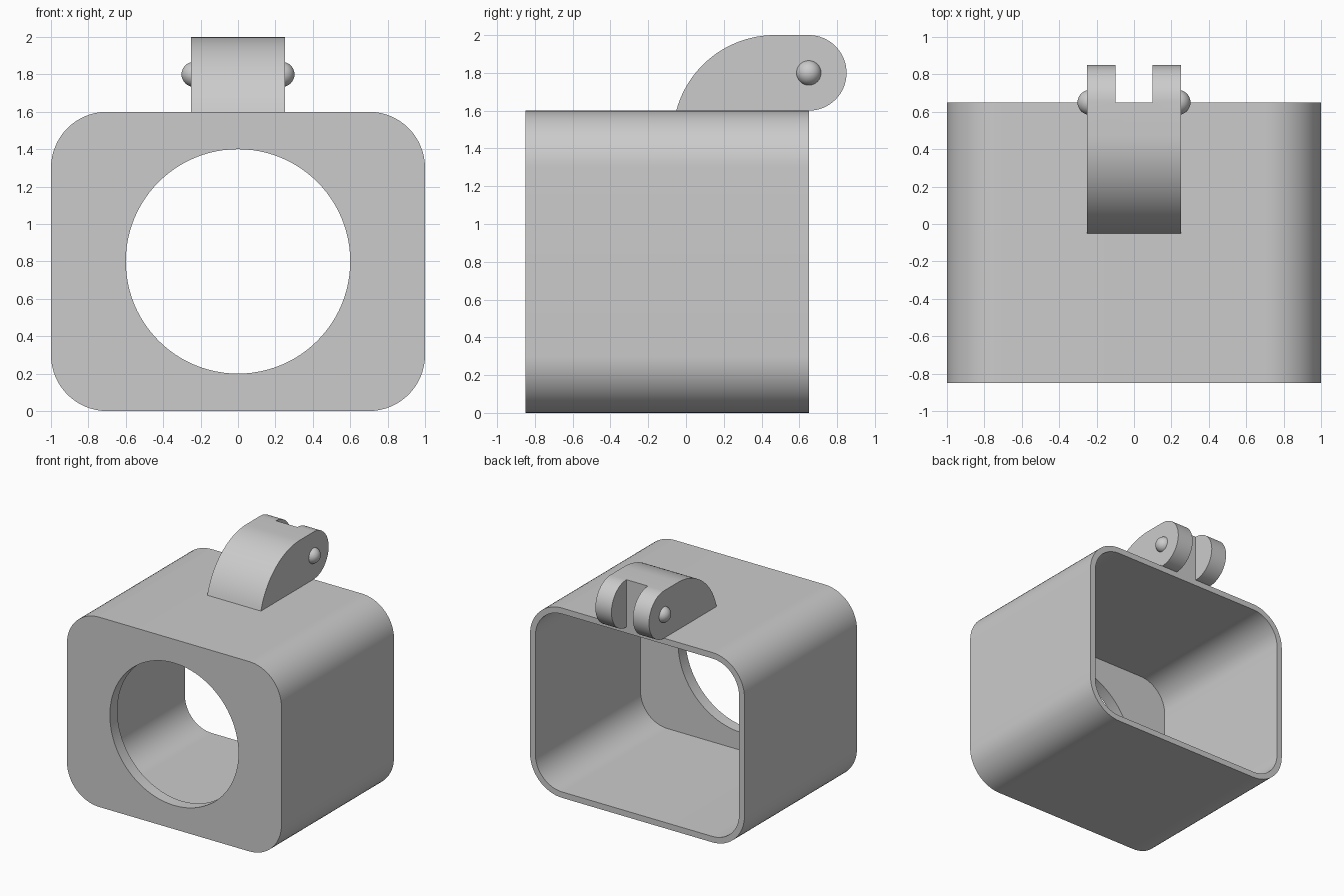
import bpy
import bmesh
from math import sin, cos, pi, atan2, radians
from mathutils import Matrix, Vector

cube = bpy.data.objects.get("Cube")
if cube:
    bpy.data.objects.remove(cube, do_unlink=True)

GREY = (0.6, 0.6, 0.6, 1.0)
grey = bpy.data.materials.new("plain grey")
grey.use_nodes = True
grey.diffuse_color = GREY
grey.node_tree.nodes["Principled BSDF"].inputs["Base Color"].default_value = GREY


def make_object(name, bm):
    bmesh.ops.recalc_face_normals(bm, faces=bm.faces)
    mesh = bpy.data.meshes.new(name)
    bm.to_mesh(mesh)
    bm.free()
    mesh.materials.append(grey)
    obj = bpy.data.objects.new(name, mesh)
    bpy.context.collection.objects.link(obj)
    return obj


def prism(name, points, direction):
    """Extrude a flat outline along a vector."""
    bm = bmesh.new()
    face = bm.faces.new([bm.verts.new(p) for p in points])
    result = bmesh.ops.extrude_face_region(bm, geom=[face], use_keep_orig=True)
    moved = [g for g in result["geom"] if isinstance(g, bmesh.types.BMVert)]
    bmesh.ops.translate(bm, verts=moved, vec=Vector(direction))
    return make_object(name, bm)


def arc(cx, cy, radius, start, end, steps):
    angles = [start + (end - start) * i / steps for i in range(steps + 1)]
    return [(cx + radius * cos(a), cy + radius * sin(a)) for a in angles]


def rounded_rect(half_w, half_h, radius, mid_z, y):
    outline = []
    for i, (sx, sz) in enumerate([(1, 1), (-1, 1), (-1, -1), (1, -1)]):
        outline += arc(sx * (half_w - radius), mid_z + sz * (half_h - radius),
                       radius, i * pi / 2, (i + 1) * pi / 2, 16)
    return [(x, y, z) for x, z in outline]


def select_only(obj):
    bpy.ops.object.select_all(action='DESELECT')
    obj.select_set(True)
    bpy.context.view_layer.objects.active = obj


def cut(obj, cutter):
    cutter.hide_render = True
    mod = obj.modifiers.new("cut", 'BOOLEAN')
    mod.operation = 'DIFFERENCE'
    mod.solver = 'EXACT'
    mod.object = cutter
    select_only(obj)
    bpy.ops.object.modifier_apply(modifier=mod.name)
    bpy.data.objects.remove(cutter, do_unlink=True)


def smooth(obj):
    select_only(obj)
    bpy.ops.object.shade_smooth_by_angle(angle=radians(30))


FRONT, BACK, MID_Z = -0.85, 0.65, 0.8
WALL, PLATE, CORNER = 0.05, 0.1, 0.3

# Hollow housing, open at the back, with a round opening in the front plate
housing = prism("housing", rounded_rect(1, 0.8, CORNER, MID_Z, FRONT),
                (0, BACK - FRONT, 0))
cut(housing, prism("cavity_cutter",
                   rounded_rect(1 - WALL, 0.8 - WALL, CORNER - WALL, MID_Z, FRONT + PLATE),
                   (0, 2, 0)))
cut(housing, prism("opening_cutter",
                   [(x, FRONT - 0.2, z) for x, z in arc(0, MID_Z, 0.6, 0, 2 * pi, 96)[:-1]],
                   (0, 0.5, 0)))
smooth(housing)

# Hinge arm: curved front, flat top, round end
HALF, PIVOT_Y, PIVOT_Z = 0.25, 0.65, 1.8
sweep_r, sweep_y = 0.54, 0.47
sweep_z = 2 - sweep_r
foot = pi + atan2(sweep_z - 1.6, (sweep_r ** 2 - (1.6 - sweep_z) ** 2) ** 0.5)
profile = arc(sweep_y, sweep_z, sweep_r, foot, pi / 2, 24)
profile += arc(PIVOT_Y, PIVOT_Z, 0.2, pi / 2, -pi / 2, 32)
arm = prism("hinge_arm", [(-HALF, y, z) for y, z in profile], (2 * HALF, 0, 0))

# Slot that splits the round end into two lugs
cut(arm, prism("slot_cutter",
               [(x, PIVOT_Y, z) for x, z in [(-0.1, 1.4), (0.1, 1.4), (0.1, 2.2), (-0.1, 2.2)]],
               (0, 0.5, 0)))
smooth(arm)

# Domed pin ends on both sides
for side, name in [(1, "left_pin"), (-1, "right_pin")]:
    bm = bmesh.new()
    place = Matrix.Translation((side * 0.235, PIVOT_Y, PIVOT_Z)) @ Matrix.Rotation(pi / 2, 4, 'Y')
    bmesh.ops.create_uvsphere(bm, u_segments=32, v_segments=16, radius=0.067, matrix=place)
    smooth(make_object(name, bm))
